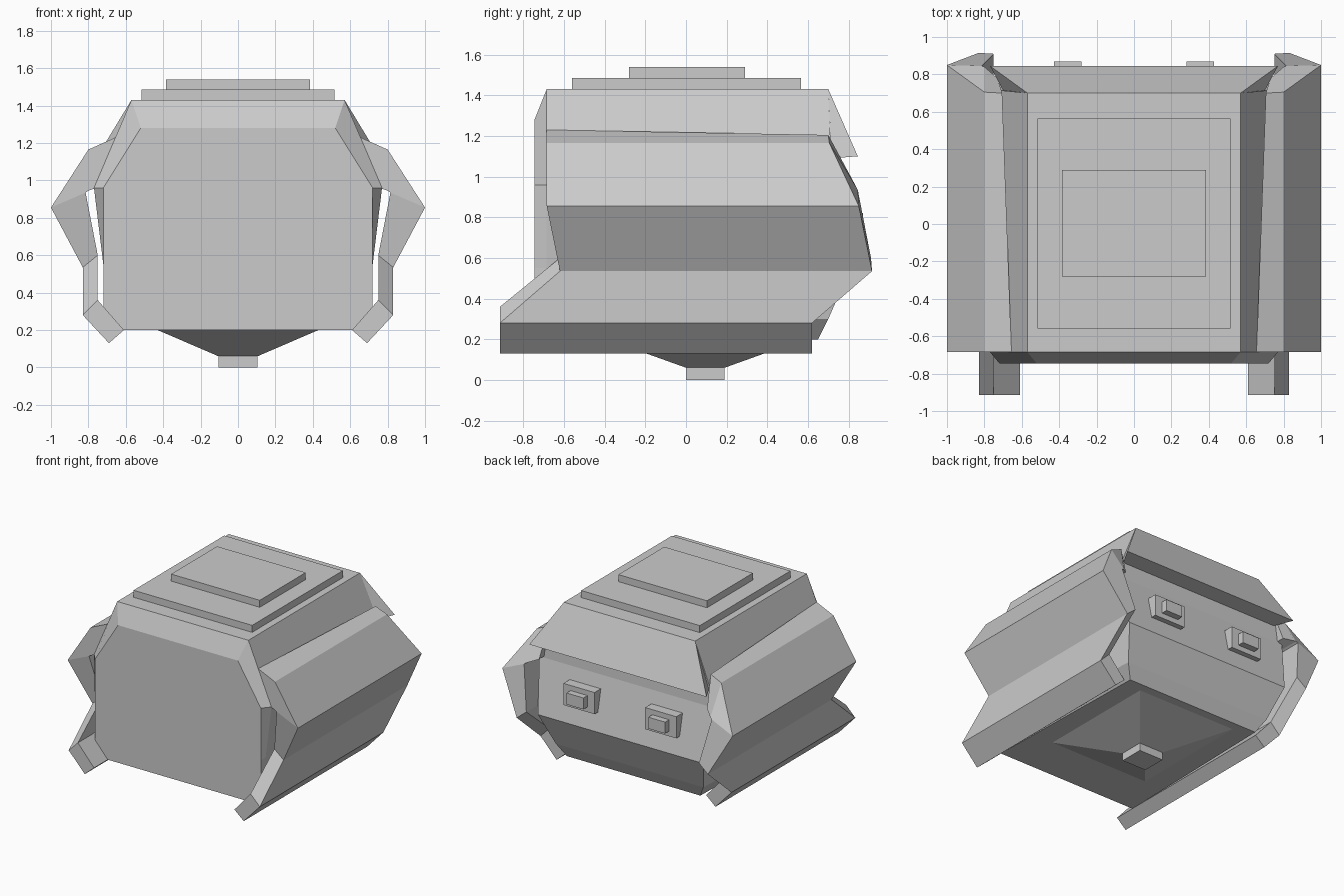
import bpy
import bmesh

cube = bpy.data.objects.get("Cube")
if cube:
    bpy.data.objects.remove(cube, do_unlink=True)

grey = bpy.data.materials.new("plain_grey")
grey.use_nodes = True
grey.diffuse_color = (0.6, 0.6, 0.6, 1)
grey.node_tree.nodes["Principled BSDF"].inputs["Base Color"].default_value = (0.6, 0.6, 0.6, 1)


def loft(name, rings, mirror=False):
    """Skin a stack of equal-length vertex rings and cap both ends."""
    bm = bmesh.new()
    loops = [[bm.verts.new((-x if mirror else x, y, z)) for x, y, z in r] for r in rings]
    n = len(loops[0])
    for a, b in zip(loops, loops[1:]):
        for i in range(n):
            j = (i + 1) % n
            bm.faces.new((a[i], a[j], b[j], b[i]))
    bm.faces.new(loops[0])
    bm.faces.new(loops[-1])
    bmesh.ops.recalc_face_normals(bm, faces=bm.faces)
    mesh = bpy.data.meshes.new(name)
    bm.to_mesh(mesh)
    bm.free()
    mesh.materials.append(grey)
    obj = bpy.data.objects.new(name, mesh)
    bpy.context.collection.objects.link(obj)
    return obj


def rect(x0, x1, y0, y1, z):
    return [(x0, y0, z), (x1, y0, z), (x1, y1, z), (x0, y1, z)]


def box(name, x, y, z):
    return loft(name, [rect(*x, *y, z[0]), rect(*x, *y, z[1])])


def outline(points, y):
    """Symmetric closed outline in the x-z plane from its right half."""
    return [(x, y, z) for x, z in points] + [(-x, y, z) for x, z in reversed(points)]


# Main body: tapered levels of (z, front half width, back half width, back y)
front_y = -0.685
levels = [(0.20, 0.61, 0.58, 0.65), (0.30, 0.72, 0.64, 0.70), (0.55, 0.72, 0.72, 0.81),
          (0.96, 0.77, 0.77, 0.72), (1.43, 0.57, 0.57, 0.70)]
loft("main_body", [[(-f, front_y, z), (f, front_y, z), (b, back, z), (-b, back, z)]
                   for z, f, b, back in levels])

# Raised front face with bevelled upper rim
rim = [(0.61, 0.20), (0.72, 0.30), (0.72, 0.55), (0.77, 0.96), (0.57, 1.43)]
face = [(0.61, 0.20), (0.72, 0.30), (0.72, 0.55), (0.72, 0.96), (0.52, 1.28)]
loft("front_face", [outline(rim, front_y), outline(face, -0.745)])

# Overhanging rear roof flap
loft("rear_flap", [[(s * 0.57, 0.70, 1.43), (s * 0.77, 0.845, 1.10), (s * 0.70, 0.715, 1.09)]
                   for s in (-1, 1)])

# Stepped roof plates
box("roof_plate_lower", (-0.515, 0.515), (-0.56, 0.565), (1.43, 1.485))
box("roof_plate_upper", (-0.385, 0.385), (-0.28, 0.29), (1.485, 1.54))

# Underside funnel and foot
loft("bottom_funnel", [rect(-0.43, 0.43, -0.39, 0.58, 0.20),
                       rect(-0.105, 0.105, 0.0, 0.19, 0.06)])
box("bottom_foot", (-0.105, 0.105), (0.0, 0.19), (0.0, 0.065))


# Side panels: pairs of outer and inner edges running front to back
def edge(x, z, y0, y1):
    return [(x, y0, z), (x, y1, z)]


outer = [[(0.655, front_y, 1.23), (0.705, 0.70, 1.205)], edge(0.80, 1.165, front_y, 0.705),
         edge(1.0, 0.855, front_y, 0.85), edge(0.83, 0.535, -0.62, 0.915),
         edge(0.83, 0.28, -0.915, 0.62), edge(0.69, 0.13, -0.915, 0.62)]
inner = [edge(0.73, 0.97, front_y, 0.78), edge(0.80, 0.945, front_y, 0.84),
         edge(0.815, 0.935, front_y, 0.845), edge(0.75, 0.60, -0.62, 0.91),
         edge(0.75, 0.36, -0.915, 0.62), edge(0.61, 0.20, -0.915, 0.62)]
panel = [o + i[::-1] for o, i in zip(outer, inner)]

for side, sign in (("left", 1), ("right", -1)):
    loft(side + "_side_panel", panel, mirror=sign < 0)
    # Rear lamp housing and lamp
    c = sign * 0.355
    box(side + "_rear_lamp_housing", (c - 0.135, c + 0.135), (0.70, 0.82), (0.69, 0.86))
    box(side + "_rear_lamp", (c - 0.073, c + 0.073), (0.80, 0.87), (0.73, 0.82))
